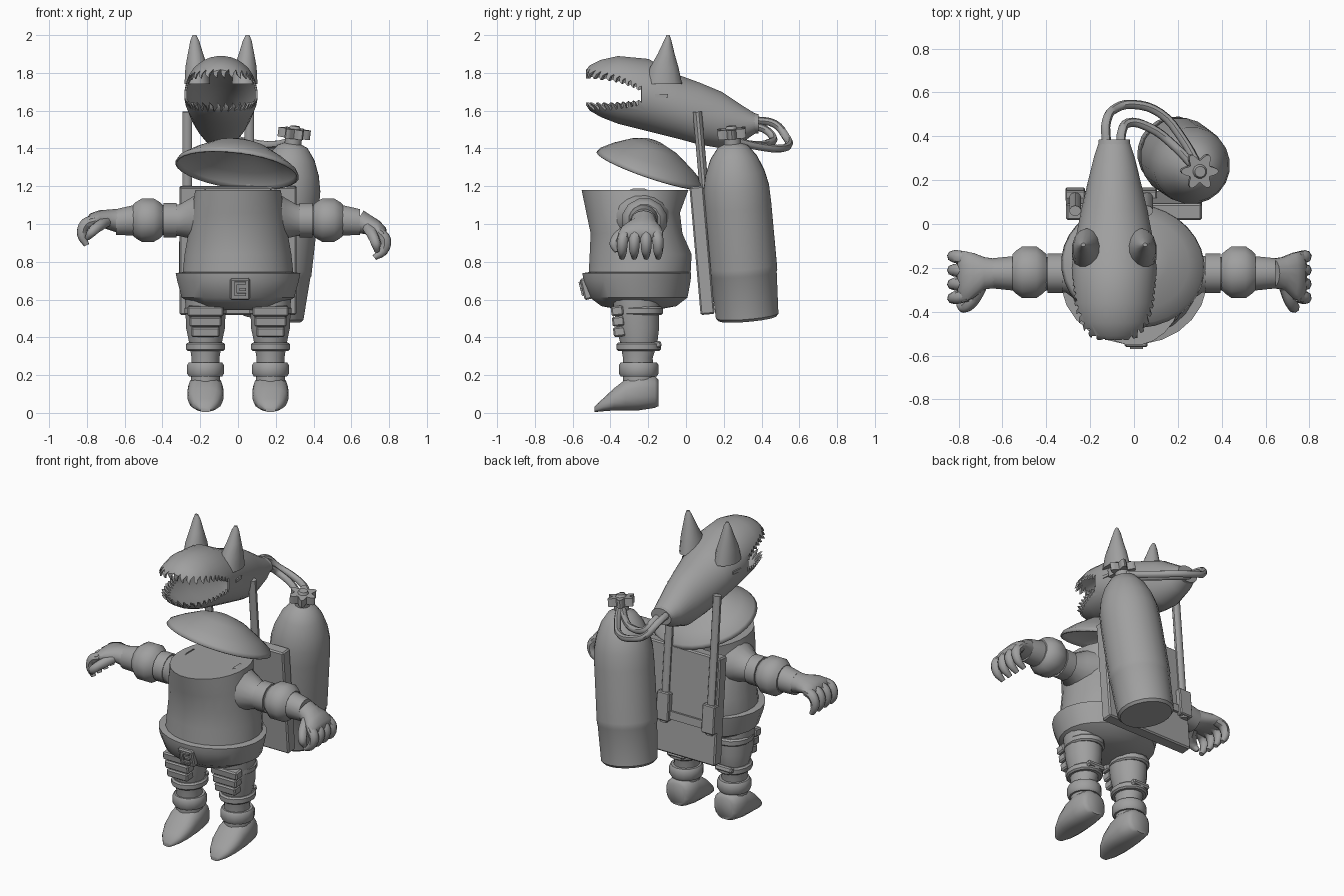
import bpy, bmesh, math
from math import sin, cos, pi, radians
from mathutils import Vector, Matrix

if "Cube" in bpy.data.objects:
    bpy.data.objects.remove(bpy.data.objects["Cube"])

GREY = bpy.data.materials.new("plain_grey")
GREY.use_nodes = True
GREY.diffuse_color = (0.35, 0.35, 0.35, 1)
GREY.node_tree.nodes["Principled BSDF"].inputs["Base Color"].default_value = (0.35, 0.35, 0.35, 1)


def activate(ob):
    bpy.ops.object.select_all(action="DESELECT")
    ob.select_set(True)
    bpy.context.view_layer.objects.active = ob


def finish(name, bm, angle=35, mat=None):
    bmesh.ops.recalc_face_normals(bm, faces=bm.faces)
    me = bpy.data.meshes.new(name)
    bm.to_mesh(me)
    bm.free()
    me.materials.append(GREY)
    ob = bpy.data.objects.new(name, me)
    bpy.context.collection.objects.link(ob)
    if mat:
        ob.matrix_world = mat
    activate(ob)
    if angle:
        bpy.ops.object.shade_smooth_by_angle(angle=radians(angle))
    return ob


# Rings are (position along axis, centre a, centre b, radius a, radius b)
def loft(name, axis, rings, n=20, power=1.0, caps=(True, True), angle=35, mat=None):
    bm = bmesh.new()
    loops = []
    for t, ca, cb, ra, rb in rings:
        loop = []
        for i in range(n):
            w = 2 * pi * (i + 0.5) / n
            c, s = cos(w), sin(w)
            a = ca + ra * math.copysign(abs(c) ** power, c)
            b = cb + rb * math.copysign(abs(s) ** power, s)
            loop.append(bm.verts.new({"X": (t, a, b), "Y": (a, t, b), "Z": (a, b, t)}[axis]))
        loops.append(loop)
    for p, q in zip(loops, loops[1:]):
        for i in range(n):
            j = (i + 1) % n
            bm.faces.new((p[i], p[j], q[j], q[i]))
    for use, loop in zip(caps, (loops[0], loops[-1])):
        if use:
            bm.faces.new(loop)
    return finish(name, bm, angle, mat)


def box(name, centre, size, rot=None, bevel=0.0):
    bm = bmesh.new()
    bmesh.ops.create_cube(bm, size=1, matrix=Matrix.Diagonal((*size, 1)))
    if bevel:
        bmesh.ops.bevel(bm, geom=bm.edges[:], offset=bevel, segments=1, affect="EDGES")
    return finish(name, bm, 0, Matrix.Translation(centre) @ (rot or Matrix()))


# Round tube through points (x, y, z, radius)
def tube(name, pts, smooth=True):
    cu = bpy.data.curves.new(name, "CURVE")
    cu.dimensions = "3D"
    cu.bevel_depth = 1
    cu.bevel_resolution = 2
    cu.resolution_u = 4
    cu.use_fill_caps = True
    sp = cu.splines.new("BEZIER" if smooth else "POLY")
    points = sp.bezier_points if smooth else sp.points
    points.add(len(pts) - 1)
    for p, (x, y, z, r) in zip(points, pts):
        p.co = (x, y, z) if smooth else (x, y, z, 1)
        p.radius = r
        if smooth:
            p.handle_left_type = p.handle_right_type = "AUTO"
    cu.materials.append(GREY)
    ob = bpy.data.objects.new(name, cu)
    bpy.context.collection.objects.link(ob)
    activate(ob)
    bpy.ops.object.convert(target="MESH")
    bpy.ops.object.shade_smooth_by_angle(angle=radians(45))
    return ob


# Head: hollow snout from (y, top, bottom, half width)
HX = -0.09
shape = [(-.53, 1.815, 1.63, .10), (-.51, 1.84, 1.6, .135), (-.45, 1.87, 1.565, .17),
         (-.36, 1.89, 1.53, .188), (-.2, 1.875, 1.49, .195), (-.04, 1.79, 1.45, .172),
         (.07, 1.75, 1.42, .15), (.19, 1.7, 1.4, .122), (.31, 1.62, 1.44, .092), (.375, 1.58, 1.485, .07)]
head = loft("head", "Y", [(y, HX, (t + b) / 2, w, (t - b) / 2) for y, t, b, w in shape], n=32, angle=0)
shell = head.modifiers.new("shell", "SOLIDIFY")
shell.thickness = 0.012

# Mouth cutter: wedge with zigzag roof and floor that leaves teeth
bm = bmesh.new()
rows = []
STEPS = 44
for i in range(STEPS + 1):
    f = 2 * i / STEPS - 1
    w = f * radians(94)
    tooth = 0.05 * (i % 2) * (1 - 0.4 * abs(f))
    top, low = 1.82 - 0.09 * f * f - tooth, 1.595 + 0.035 * f * f + tooth
    rows.append([bm.verts.new((HX + r * sin(w), -0.25 - r * cos(w), z))
                 for r, z in ((.04, low), (.6, low), (.6, top), (.04, top))])
for p, q in zip(rows, rows[1:]):
    for k in range(4):
        bm.faces.new((p[k], p[(k + 1) % 4], q[(k + 1) % 4], q[k]))
bm.faces.new(rows[0])
bm.faces.new(rows[-1])
cutter = finish("mouth_cutter", bm, 0)
cutter.hide_render = True
cut = head.modifiers.new("mouth", "BOOLEAN")
cut.operation = "DIFFERENCE"
cut.solver = "EXACT"
cut.object = cutter
activate(head)
for m in ("shell", "mouth"):
    bpy.ops.object.modifier_apply(modifier=m)
bpy.ops.object.shade_smooth_by_angle(angle=radians(35))
bpy.data.objects.remove(cutter)

# Ears and narrow eye plates
for s, side in ((1, "left"), (-1, "right")):
    e = HX + s * 0.125
    loft(side + "_ear", "Z", [(1.74, e, -.12, .07, .10), (1.83, e + s * .005, -.115, .06, .075),
         (1.9, e + s * .01, -.105, .042, .045), (1.97, e + s * .014, -.097, .024, .02),
         (2.0, e + s * .016, -.095, .01, .008)], n=14, angle=60)
    box(side + "_eye", (HX + s * .186, -.13, 1.68), (.008, .07, .018), Matrix.Rotation(s * .1, 4, "Z"))

# Tilted dished collar
up = Vector((.13, .34, 1)).normalized()
tilt = Vector((0, 0, 1)).rotation_difference(up).to_matrix().to_4x4()
collar = loft("collar_brim", "Z", [(0, 0, 0, .33, .30), (.025, 0, 0, .318, .288), (.07, 0, -.01, .25, .225),
              (.125, 0, -.02, .15, .13), (.152, 0, -.03, .06, .05)], n=32, caps=(False, True),
              mat=Matrix.Translation((-.005, -.19, 1.285)) @ tilt)
collar.modifiers.new("thickness", "SOLIDIFY").thickness = 0.01
bpy.ops.object.modifier_apply(modifier="thickness")

# Torso with overhanging belt lip, and buckle
loft("torso", "Z", [(.545, 0, -.25, .1, .09), (.565, 0, -.25, .22, .2), (.61, 0, -.25, .3, .26),
     (.7, 0, -.26, .325, .287), (.74, 0, -.26, .333, .29), (.745, 0, -.245, .295, .272), (.84, 0, -.24, .285, .272),
     (.95, 0, -.262, .265, .245), (1.06, 0, -.28, .25, .25), (1.18, 0, -.27, .228, .285)], n=24)
tip = Matrix.Rotation(radians(14), 4, "X")
box("buckle", (.01, -.525, .658), (.105, .05, .115), tip, .008)
for z in (-.03, .03):
    box("buckle_bar", (.012, -.553 - z * .25, .658 + z), (.06, .014, .014), tip)
box("buckle_post", (-.012, -.553, .658), (.014, .014, .06), tip)
box("buckle_tongue", (.025, -.553, .655), (.035, .014, .014), tip)

for s, side in ((1, "left"), (-1, "right")):
    # Arm, elbow guard and cuff
    A = lambda *r: [(s * x, y, z, a, b) for x, y, z, a, b in r]
    loft(side + "_arm", "X", A((.17, -.25, 1.04, .16, .15), (.25, -.24, 1.03, .12, .11), (.31, -.23, 1.02, .085, .085),
         (.42, -.225, 1.02, .076, .08), (.55, -.225, 1.02, .08, .082), (.645, -.225, 1.01, .07, .07)), n=16)
    loft(side + "_elbow_guard", "X", A((.40, -.22, 1.02, .085, .085), (.415, -.22, 1.02, .1, .1), (.445, -.22, 1.02, .122, .118),
         (.51, -.22, 1.02, .122, .118), (.54, -.22, 1.02, .1, .1), (.555, -.22, 1.02, .085, .085)), n=12)
    loft(side + "_upper_cuff", "X", A((.325, -.225, 1.02, .092, .092), (.395, -.225, 1.02, .092, .092)), n=14)
    # Hand built along +x from the wrist, then drooped
    droop = radians(32 if s > 0 else 4)
    place = (Matrix.Translation((s * .63, -.225, 1.015)) @ Matrix.Diagonal((s, 1, 1, 1))
             @ Matrix.Rotation(droop, 4, "Y"))
    parts = [loft(side + "_palm", "X", [(0, 0, 0, .068, .066), (.05, 0, .01, .075, .055), (.1, -.01, .02, .105, .045),
                  (.15, -.015, .015, .12, .036), (.175, -.015, 0, .11, .022)], n=14, angle=50)]
    for k in range(4):
        y = -.11 + k * .062
        parts.append(tube(side + "_finger", [(.13, y * .9, .012, .03), (.18, y, -.005, .03),
                                             (.2, y * 1.03, -.06, .026), (.18, y * 1.03, -.115, .015)]))
    parts.append(tube(side + "_thumb", [(.07, -.06, 0, .03), (.11, -.125, -.02, .03),
                                        (.15, -.155, -.05, .026), (.175, -.14, -.08, .014)]))
    for p in parts:
        p.data.transform(place)
        if s < 0:
            p.data.flip_normals()

    # Leg, guards and boot
    x = s * .172
    loft(side + "_leg", "Z", [(.15, x, -.25, .08, .085), (.29, x, -.255, .075, .08), (.37, x, -.25, .088, .1),
         (.45, x, -.255, .105, .115), (.6, x, -.265, .11, .125)], n=16)
    for name, z, h, r, d in (("thigh_band", .54, .045, .114, .128), ("knee_band", .35, .045, .105, .118),
                             ("ankle_band", .23, .075, .1, .105)):
        e = h * .2
        loft(side + "_" + name, "Z", [(z - h / 2, x, -.25, r - .01, d - .01), (z - h / 2 + e, x, -.25, r, d),
             (z + h / 2 - e, x, -.25, r, d), (z + h / 2, x, -.25, r - .01, d - .01)], n=14)
    for i, z in enumerate((.43, .485, .54)):
        box(side + "_thigh_plate", (x, -.352 - i * .006, z), (.15 + i * .02, .065, .052), Matrix.Rotation(.12, 4, "X"), .008)
    box(side + "_knee_strap", (x, -.155, .36), (.12, .05, .035), Matrix.Rotation(.3, 4, "X"), .008)
    loft(side + "_boot", "Y", [(-.145, x, .105, .06, .07), (-.165, x, .11, .085, .085), (-.25, x, .11, .095, .098),
         (-.32, x, .095, .096, .084), (-.38, x, .072, .09, .06), (-.44, x, .042, .066, .034), (-.485, x, .018, .028, .014)],
         n=16, power=.8, angle=50)

# Back board leaning with its two posts and brackets
lean = Matrix.Rotation(radians(5), 4, "X")
box("back_board", (0, .085, .86), (.62, .075, .68), lean, .008)
for px in (-.268, .06):
    post = loft("post", "Z", [(.72, 0, 0, .027, .024), (1.6, 0, 0, .027, .024)], n=10)
    post.matrix_world = Matrix.Translation((px, .06 + 1.6 * sin(radians(5)), 0)) @ lean
    box("post_bracket", (px, .135, .82), (.09, .05, .18), lean, .006)
box("cross_bracket", (-.104, .13, .77), (.28, .03, .05), lean)

# Air tank with seams, neck and lobed valve
axis = Vector((.12, -.085, 1)).normalized()
stand = Matrix.Translation((.18, .325, .5)) @ Vector((0, 0, 1)).rotation_difference(axis).to_matrix().to_4x4()
tank = [(0, .155), (.015, .168), (.24, .178), (.25, .182), (.28, .182), (.6, .18), (.7, .176), (.78, .158),
        (.86, .125), (.92, .08), (.935, .045), (.97, .045)]
loft("air_tank", "Z", [(z, 0, 0, r, r) for z, r in tank], n=20, mat=stand)
bm = bmesh.new()
ring = [bm.verts.new(((.068 + .018 * cos(6 * w)) * cos(w), (.068 + .018 * cos(6 * w)) * sin(w), .965))
        for w in (2 * pi * i / 48 for i in range(48))]
top = bmesh.ops.extrude_face_region(bm, geom=[bm.faces.new(ring)])
bmesh.ops.translate(bm, vec=(0, 0, .05), verts=[v for v in top["geom"] if isinstance(v, bmesh.types.BMVert)])
finish("tank_valve", bm, 35, stand)
loft("valve_cap", "Z", [(1.01, 0, 0, .035, .035), (1.03, 0, 0, .025, .025)], n=12, mat=stand)

# Twin hoses from the back of the head to the tank neck
H = .021
tube("outer_hose", [(-.125, .36, 1.55, H), (-.125, .47, 1.53, H), (-.08, .53, 1.46, H), (0, .545, 1.425, H),
                    (.12, .505, 1.4, H), (.22, .39, 1.41, H), (.295, .26, 1.44, H)])
tube("inner_hose", [(-.06, .36, 1.52, H), (-.055, .42, 1.5, H), (-.03, .46, 1.46, H), (.07, .44, 1.43, H),
                    (.19, .35, 1.42, H), (.285, .25, 1.44, H)])
loft("hose_socket", "Y", [(.34, HX, 1.535, .077, .058), (.385, HX, 1.53, .072, .052)], n=16)
